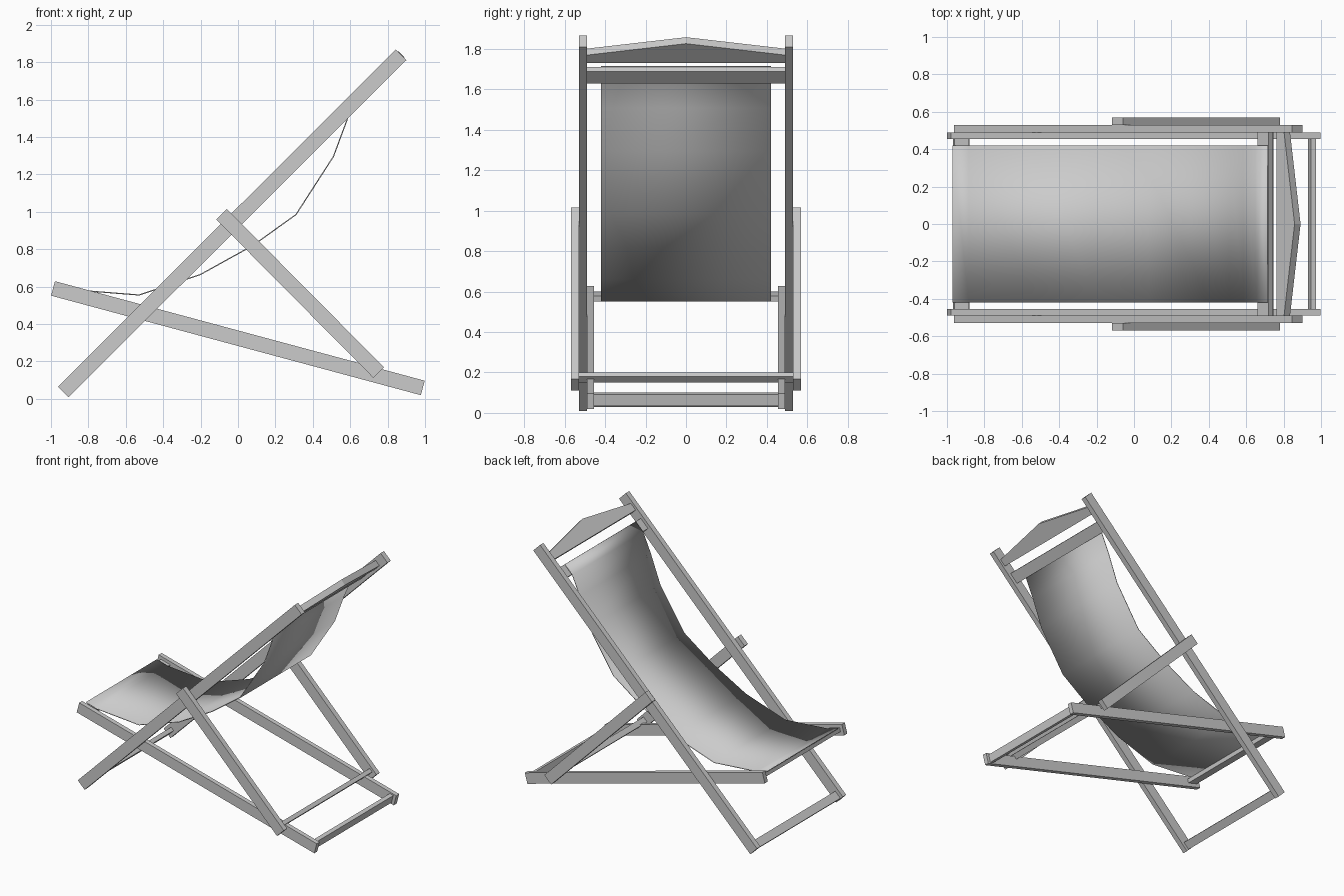
import bpy, bmesh, math
from mathutils import Vector

if "Cube" in bpy.data.objects:
    bpy.data.objects.remove(bpy.data.objects["Cube"])


def extrude_y(name, profile, y0, y1, smooth=False):
    """Closed (x, z) outline swept from y0 to y1."""
    bm = bmesh.new()
    a = [bm.verts.new((x, y0, z)) for x, z in profile]
    b = [bm.verts.new((x, y1, z)) for x, z in profile]
    n = len(profile)
    for i in range(n):
        j = (i + 1) % n
        bm.faces.new((a[i], a[j], b[j], b[i]))
    if n == 4:
        bm.faces.new(a)
        bm.faces.new(b)
    else:
        # strip-like outline: cap with quads between the two long sides
        for k in range(n // 2 - 1):
            for ring in (a, b):
                bm.faces.new((ring[k], ring[k + 1], ring[n - 2 - k], ring[n - 1 - k]))
    bmesh.ops.recalc_face_normals(bm, faces=bm.faces)
    for f in bm.faces:
        f.smooth = smooth
    me = bpy.data.meshes.new(name)
    bm.to_mesh(me)
    bm.free()
    ob = bpy.data.objects.new(name, me)
    bpy.context.collection.objects.link(ob)
    return ob


def slat(name, p, q, width, y0, y1):
    """Rectangular bar whose side outline runs from p to q."""
    p, q = Vector(p), Vector(q)
    d = (q - p).normalized()
    n = Vector((-d.y, d.x)) * width / 2
    return extrude_y(name, [p - n, q - n, q + n, p + n], y0, y1)


def crossbar(name, c, angle, length, thick, half_y):
    d = Vector((math.cos(angle), math.sin(angle))) * length / 2
    c = Vector(c)
    return slat(name, c - d, c + d, thick, -half_y, half_y)


# Side rails and props, one pair each
for side, s in (("left", 1), ("right", -1)):
    slat("back_rail_" + side, (-0.934, 0.037), (0.872, 1.839), 0.08, s * 0.49, s * 0.53)
    slat("seat_rail_" + side, (-0.989, 0.59), (0.988, 0.058), 0.08, s * 0.455, s * 0.49)
    slat("prop_" + side, (-0.088, 0.987), (0.752, 0.14), 0.08, s * 0.53, s * 0.57)

# Crossbars
tilt = math.atan2(-0.532, 1.977)
q = math.pi / 4
crossbar("top_bar", (0.70, 1.67), q, 0.085, 0.03, 0.49)
crossbar("foot_bar", (-0.91, 0.06), q, 0.06, 0.03, 0.49)
crossbar("seat_front_bar", (-0.925, 0.575), tilt, 0.08, 0.03, 0.455)
crossbar("seat_rear_bar", (0.952, 0.067), tilt, 0.03, 0.06, 0.455)
crossbar("prop_bar", (0.72, 0.175), -q, 0.03, 0.042, 0.53)

# Peaked head board lying in the plane of the back rails
r = math.sqrt(0.5)
bm = bmesh.new()
rings = []
for off in (-0.0225, 0.0225):
    rings.append([bm.verts.new((r * (u - off), y, 0.968 + r * (u + off)))
                  for y, u in ((-0.49, 1.10), (0.49, 1.10), (0.49, 1.157),
                               (0, 1.237), (-0.49, 1.157))])
for ring in rings:
    bm.faces.new(ring)
for i in range(5):
    j = (i + 1) % 5
    bm.faces.new((rings[0][i], rings[0][j], rings[1][j], rings[1][i]))
bmesh.ops.recalc_face_normals(bm, faces=bm.faces)
me = bpy.data.meshes.new("head_board")
bm.to_mesh(me)
bm.free()
bpy.context.collection.objects.link(bpy.data.objects.new("head_board", me))

# Sagging fabric sling: thin strip, smooth shaded
path = [Vector(p) for p in ((-0.97, 0.608), (-0.885, 0.583), (-0.53, 0.555), (-0.2, 0.665),
                            (0.08, 0.82), (0.31, 0.985), (0.51, 1.295), (0.59, 1.51),
                            (0.652, 1.652), (0.714, 1.714))]
upper, lower = [], []
for i, p in enumerate(path):
    d = (path[min(i + 1, len(path) - 1)] - path[max(i - 1, 0)]).normalized()
    n = Vector((-d.y, d.x)) * 0.003
    upper.append(p + n)
    lower.append(p - n)
extrude_y("fabric_sling", lower + upper[::-1], -0.42, 0.42, smooth=True)
